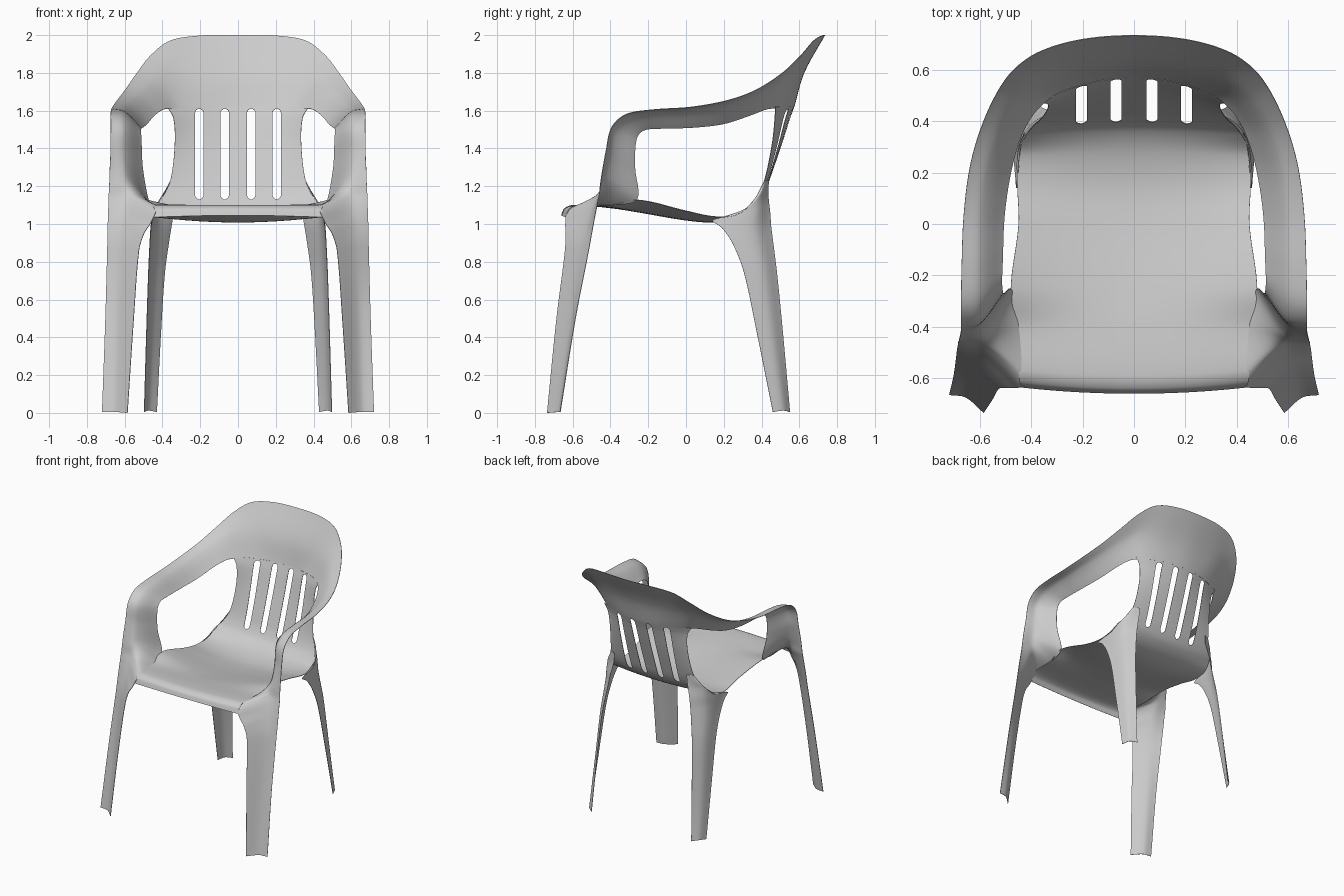
import bpy, bmesh, math
from mathutils import Vector


def spline(pts, n):
    """Smooth curve through points of any dimension, n samples per span."""
    pts = [Vector(p) for p in pts]
    t = [0.0]
    for a, b in zip(pts, pts[1:]):
        t.append(t[-1] + max((b - a).length, 1e-5))
    last = len(pts) - 1
    slope = [(pts[min(i + 1, last)] - pts[max(i - 1, 0)]) / (t[min(i + 1, last)] - t[max(i - 1, 0)])
             for i in range(last + 1)]
    out = []
    for i in range(last):
        h = t[i + 1] - t[i]
        for k in range(n):
            s = k / n
            out.append(pts[i] * (2*s**3 - 3*s*s + 1) + slope[i] * (h * (s**3 - 2*s*s + s))
                       + pts[i + 1] * (3*s*s - 2*s**3) + slope[i + 1] * (h * (s**3 - s*s)))
    out.append(pts[-1])
    return out


def sheet(name, rows, skip=None):
    """Thin moulded shell from a grid of points."""
    bm = bmesh.new()
    grid = [[bm.verts.new(p) for p in r] for r in rows]
    for i in range(len(grid) - 1):
        for j in range(len(grid[0]) - 1):
            if not (skip and skip(i, j)):
                bm.faces.new((grid[i][j], grid[i][j + 1], grid[i + 1][j + 1], grid[i + 1][j]))
    loose = [v for v in bm.verts if not v.link_faces]
    bmesh.ops.delete(bm, geom=loose, context='VERTS')
    bmesh.ops.recalc_face_normals(bm, faces=bm.faces)
    me = bpy.data.meshes.new(name)
    bm.to_mesh(me)
    bm.free()
    ob = bpy.data.objects.new(name, me)
    bpy.context.collection.objects.link(ob)
    bpy.ops.object.select_all(action='DESELECT')
    bpy.context.view_layer.objects.active = ob
    ob.select_set(True)
    mod = ob.modifiers.new("thickness", 'SOLIDIFY')
    mod.thickness = 0.003
    mod.offset = 0
    bpy.ops.object.modifier_apply(modifier=mod.name)
    bpy.ops.object.shade_smooth_by_angle(angle=math.radians(40))
    return ob


def loft(name, stations, n_along, n_across):
    """Loft sections of three points (edge, middle, edge)."""
    rails = [spline([s[k] for s in stations], n_along) for k in range(3)]
    return sheet(name, [spline(sec, n_across) for sec in zip(*rails)])


def flip(section):
    return [(-x, y, z) for x, y, z in section]


# Front leg and arm post: outer edge, middle, inner edge
front_leg = [
    [(.72, -.665, .005), (.655, -.675, .005), (.585, -.735, 0)],
    [(.702, -.585, .5), (.635, -.61, .5), (.552, -.685, .5)],
    [(.692, -.515, .86), (.615, -.56, .87), (.524, -.64, .86)],
    [(.69, -.495, .97), (.605, -.53, .985), (.497, -.637, .95)],
    [(.688, -.48, 1.05), (.595, -.51, 1.05), (.462, -.638, 1.005)],
    [(.686, -.47, 1.10), (.588, -.492, 1.10), (.435, -.628, 1.065)],
    [(.685, -.46, 1.15), (.584, -.468, 1.15), (.435, -.575, 1.098)],
    [(.682, -.455, 1.2), (.584, -.445, 1.2), (.45, -.40, 1.10)],
    [(.68, -.445, 1.27), (.59, -.42, 1.26), (.475, -.26, 1.13)],
    [(.675, -.425, 1.38), (.6, -.395, 1.37), (.505, -.27, 1.3)],
    [(.674, -.395, 1.51), (.6, -.375, 1.5), (.512, -.262, 1.45)],
]
# Armrest sweeping round into the top of the backrest
armrest = [
    [(.674, -.32, 1.58), (.6, -.3, 1.565), (.515, -.225, 1.495)],
    [(.672, -.18, 1.605), (.6, -.17, 1.59), (.512, -.14, 1.505)],
    [(.664, .03, 1.62), (.595, .02, 1.6), (.505, .03, 1.51)],
    [(.64, .22, 1.655), (.575, .2, 1.625), (.48, .2, 1.53)],
    [(.598, .37, 1.71), (.53, .35, 1.67), (.44, .34, 1.575)],
    [(.535, .51, 1.80), (.465, .465, 1.73), (.39, .43, 1.608)],
    [(.465, .605, 1.89), (.4, .535, 1.775), (.32, .495, 1.612)],
    [(.36, .675, 1.97), (.29, .585, 1.79), (.22, .538, 1.618)],
    [(.2, .72, 1.997), (.17, .61, 1.795), (.12, .562, 1.62)],
]
half = front_leg + armrest
top_centre = [(0, .735, 2.0), (0, .625, 1.8), (0, .572, 1.62)]
loft("front_legs_arms_and_top_rail",
     half + [top_centre] + [flip(s) for s in reversed(half)], 6, 8)

# Rear legs running up into the backrest: front edge, gently bowed middle, inner edge
rear_leg = [
    [(.497, .46, .005), (.474, .515, .012), (.43, .55, .005)],
    [(.484, .37, .45), (.46, .45, .45), (.407, .51, .45)],
    [(.474, .305, .75), (.448, .41, .75), (.387, .48, .75)],
    [(.467, .245, .90), (.44, .375, .91), (.365, .46, .91)],
    [(.462, .19, .98), (.436, .36, .99), (.352, .45, .99)],
    [(.457, .14, 1.02), (.43, .36, 1.06), (.34, .445, 1.06)],
    [(.45, .28, 1.055), (.413, .375, 1.12), (.325, .438, 1.12)],
    [(.41, .36, 1.13), (.385, .40, 1.17), (.315, .435, 1.17)],
    [(.36, .413, 1.225), (.345, .422, 1.23), (.31, .438, 1.23)],
]
loft("rear_leg_right", rear_leg, 6, 8)
loft("rear_leg_left", [flip(s) for s in rear_leg], 6, 8)

# Seat and slatted back: y, z, half width, edge lift, bow in y
profile = [
    (-.66, 1.045, .445, -.01, .025),
    (-.642, 1.083, .445, -.005, .025),
    (-.59, 1.10, .45, 0, .02),
    (-.4, 1.085, .46, .015, 0),
    (-.25, 1.062, .48, .065, 0),
    (0, 1.02, .45, .05, 0),
    (.15, 1.01, .455, .03, 0),
    (.28, 1.035, .455, .015, -.01),
    (.365, 1.083, .435, .02, -.025),
    (.41, 1.15, .395, 0, -.03),
    (.44, 1.23, .358, 0, -.025),
    (.505, 1.42, .335, 0, -.05),
    (.55, 1.56, .342, 0, -.08),
    (.572, 1.621, .375, 0, -.10),
]
SLOT_LOW, SLOT_HIGH, SLOT_R = 1.13, 1.61, .022
rows_in = spline(profile, 10)


def columns(w, z):
    """Column positions; slot edges close to a rounded end."""
    d = abs(z - (SLOT_LOW + SLOT_HIGH) / 2) - (SLOT_HIGH - SLOT_LOW) / 2 + SLOT_R
    d = min(max(d, 0) / SLOT_R, 1)
    h = max(SLOT_R * math.sqrt(1 - d * d), .003)
    xs = [.035, .07 - h, .07 + h, .1375, .205 - h, .205 + h]
    xs += [.235 + (w - .235) * k / 7 for k in range(8)]
    return [-x for x in reversed(xs)] + [0] + xs


rows = []
for y, z, w, lift, bow in rows_in:
    rows.append([(x, y + bow * (x / w)**2, z + lift * (x / w)**2) for x in columns(w, z)])
mid = len(rows[0]) // 2
slot_cols = {mid + 2, mid + 5, mid - 3, mid - 6}


def in_slot(i, j):
    return (j in slot_cols and i >= 80 and rows_in[i][1] > SLOT_LOW - .004
            and rows_in[i + 1][1] < SLOT_HIGH + .004)


sheet("seat_and_slatted_back", rows, in_slot)
